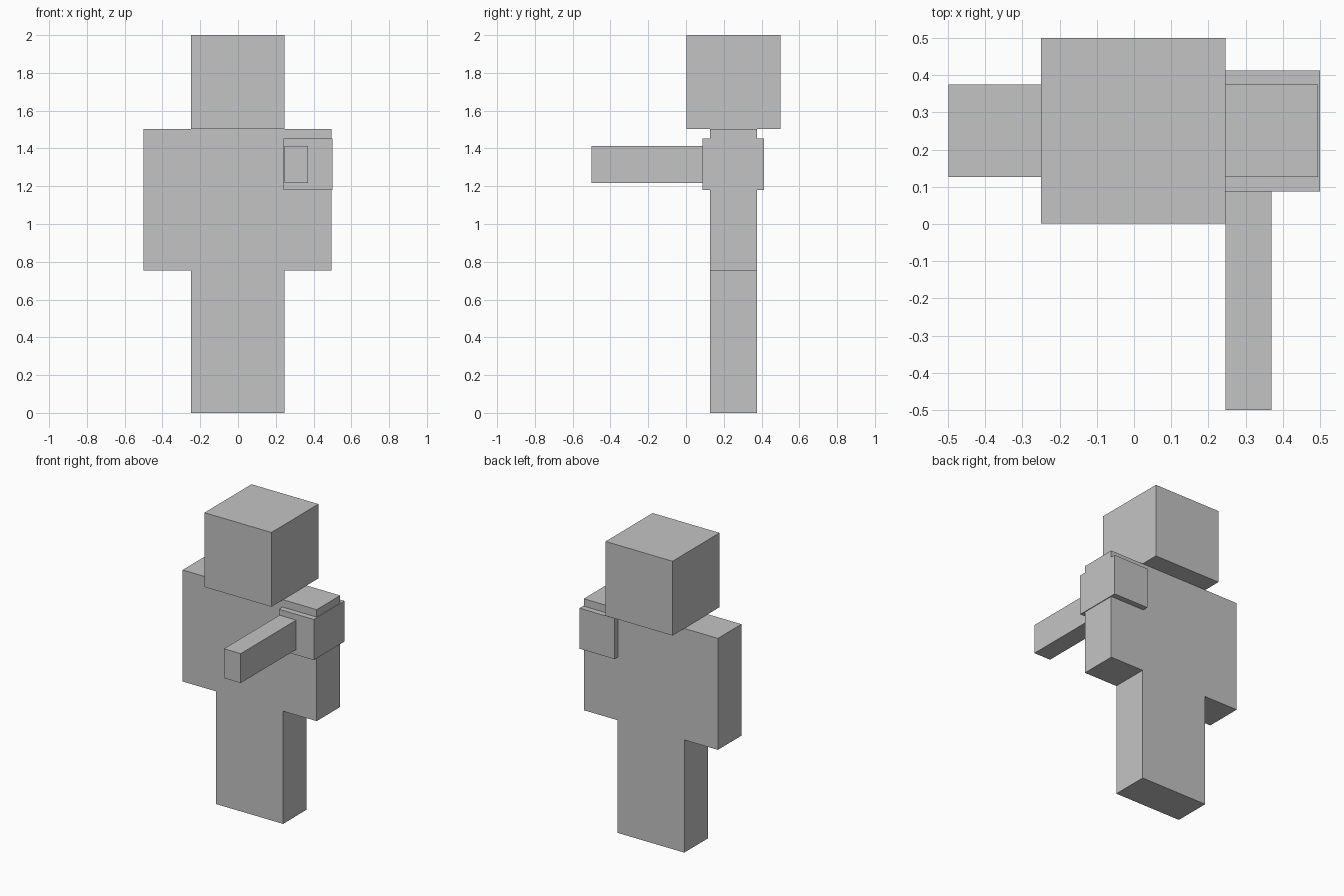
import bpy

if "Cube" in bpy.data.objects:
    bpy.data.objects.remove(bpy.data.objects["Cube"], do_unlink=True)

grey = bpy.data.materials.new("plain grey")
grey.use_nodes = True
colour = (0.55, 0.55, 0.55, 1)
grey.diffuse_color = colour
grey.node_tree.nodes["Principled BSDF"].inputs["Base Color"].default_value = colour


def box(name, x, y, z):
    """Flat-sided box spanning the (low, high) range on each axis."""
    spans = (x, y, z)
    bpy.ops.mesh.primitive_cube_add(size=1, location=[(a + b) / 2 for a, b in spans])
    ob = bpy.context.object
    ob.name = name
    ob.scale = [b - a for a, b in spans]
    bpy.ops.object.transform_apply(location=False, rotation=False, scale=True)
    ob.data.materials.append(grey)
    return ob


MID = -0.002          # centre line of the figure
HALF = 0.248          # half width of head and torso
LIMB = 0.249          # width of an arm or leg
HIP, NECK = 0.755, 1.502
DEPTH = (0.126, 0.375)

# Head and torso
box("head", (MID - HALF, MID + HALF), (0.002, 0.5), (NECK, 2))
box("torso", (MID - HALF, MID + HALF), DEPTH, (HIP, NECK))

# Arms and legs on both sides
for side, s in (("left", 1), ("right", -1)):
    arm = sorted((MID + s * HALF, MID + s * (HALF + LIMB)))
    leg = sorted((MID, MID + s * HALF))
    box(side + "_arm", arm, DEPTH, (HIP, NECK))
    box(side + "_leg", leg, DEPTH, (0, HIP))

# Block around the left upper arm with a bar reaching forward
box("shoulder_block", (0.241, 0.5), (0.088, 0.413), (1.18, 1.452))
box("forward_bar", (0.246, 0.37), (-0.5, 0.1), (1.216, 1.413))
